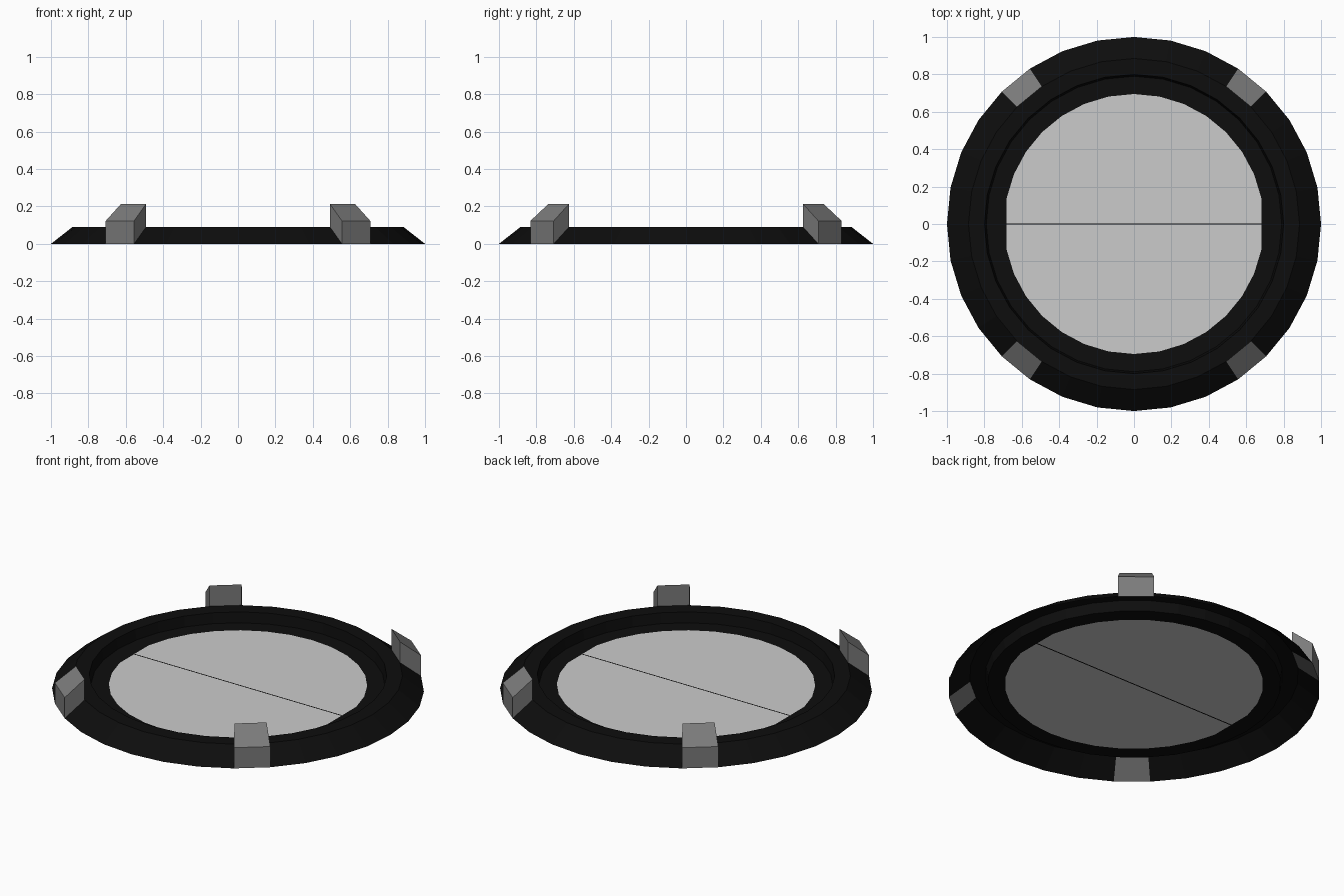
import bpy, math

if "Cube" in bpy.data.objects:
    bpy.data.objects.remove(bpy.data.objects["Cube"])

N = 32
STEP = 2 * math.pi / N
CLAMPS = (4, 11, 20, 27)          # ring segments carrying a clamp
FLAT_X = 0.695 * math.cos(STEP)   # left and right ends of the hatch are flat


def material(name, v):
    m = bpy.data.materials.new(name)
    m.diffuse_color = (v, v, v, 1)
    m.use_nodes = True
    m.node_tree.nodes["Principled BSDF"].inputs["Base Color"].default_value = m.diffuse_color
    return m


def make(name, verts, faces, mat=None):
    me = bpy.data.meshes.new(name)
    me.from_pydata(verts, [], faces)
    me.update()
    ob = bpy.data.objects.new(name, me)
    bpy.context.collection.objects.link(ob)
    if mat:
        me.materials.append(mat)
    return ob


def polar(r, z, i):
    return (r * math.cos(i * STEP), r * math.sin(i * STEP), z)


black = material("black", 0.004)
dark_grey = material("dark_grey", 0.2)

# Open-bottomed rim: sloped outside, flat top, step down to a recessed flange
profile = [(1.0, 0.0), (0.885, 0.09), (0.80, 0.09), (0.79, 0.03), (0.695, 0.03)]
P = len(profile)
verts = []
for i in range(N):
    for r, z in profile:
        x, y, z = polar(r, z, i)
        if r < 0.7:
            x = max(-FLAT_X, min(FLAT_X, x))
        verts.append((x, y, z))
faces = []
for i in range(N):
    a, b = i * P, (i + 1) % N * P
    for k in range(P - 1):
        if k == 0 and i in CLAMPS:
            continue              # the clamp fills this slope panel
        faces.append((a + k, b + k, b + k + 1, a + k + 1))
make("rim", verts, faces, black)

# Clamps: blocks raised from four of the slope panels
for n, i in enumerate(CLAMPS):
    vs = [polar(r, z + h, j) for h in (0, 0.123)
          for r, z, j in ((1, 0, i), (1, 0, i + 1),
                          (0.885, 0.09, i + 1), (0.885, 0.09, i))]
    fs = [(3, 2, 1, 0), (4, 5, 6, 7)]
    fs += [(k, (k + 1) % 4, (k + 1) % 4 + 4, k + 4) for k in range(4)]
    make(f"clamp_{n + 1}", vs, fs, dark_grey)

# Two hatch panels meeting at a thin dark seam
GAP = 0.004
for name, s in (("back_panel", 1), ("front_panel", -1)):
    pts = [(FLAT_X, GAP, 0.03)]
    pts += [polar(0.695, 0.03, i) for i in range(1, N // 2)]
    pts += [(-FLAT_X, GAP, 0.03)]
    pts = [(x * s, y * s, z) for x, y, z in pts]
    make(name, pts, [tuple(range(len(pts)))])
make("seam", [(-FLAT_X, -GAP, 0.03), (FLAT_X, -GAP, 0.03),
              (FLAT_X, GAP, 0.03), (-FLAT_X, GAP, 0.03)], [(0, 1, 2, 3)], black)
